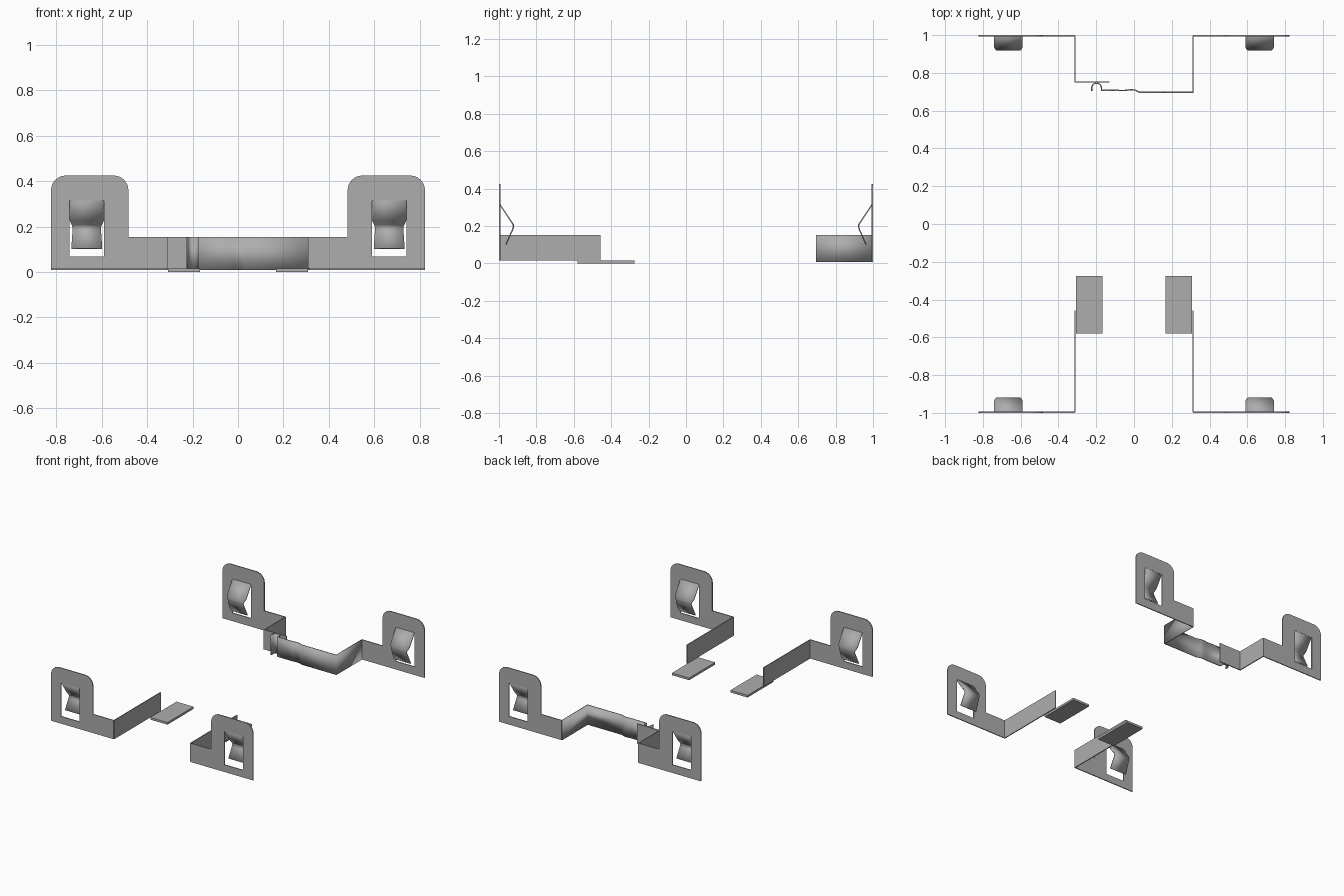
import bpy, bmesh, math
from mathutils import Vector

if "Cube" in bpy.data.objects:
    bpy.data.objects.remove(bpy.data.objects["Cube"])

THICK = 0.007
EDGE = 1 - THICK / 2
ARM_X = 0.312
TOP = 0.153

steel = bpy.data.materials.new("grey_steel")
steel.use_nodes = True
grey = (0.42, 0.42, 0.42, 1)
steel.diffuse_color = grey
steel.node_tree.nodes["Principled BSDF"].inputs["Base Color"].default_value = grey


def finish(name, bm, thickness=THICK, smooth=False):
    """Turn a sheet into an object with even thickness."""
    bmesh.ops.recalc_face_normals(bm, faces=bm.faces)
    mesh = bpy.data.meshes.new(name)
    bm.to_mesh(mesh)
    bm.free()
    mesh.materials.append(steel)
    obj = bpy.data.objects.new(name, mesh)
    bpy.context.collection.objects.link(obj)
    if thickness:
        mod = obj.modifiers.new("sheet", "SOLIDIFY")
        mod.thickness = thickness
        mod.offset = 0
        mod.use_even_offset = True
    if smooth:
        bpy.ops.object.select_all(action="DESELECT")
        obj.select_set(True)
        bpy.context.view_layer.objects.active = obj
        bpy.ops.object.shade_smooth_by_angle(angle=math.radians(35))
    return obj


def arc(cx, cz, r, start, end, steps=8):
    angles = [math.radians(start + (end - start) * i / steps) for i in range(steps + 1)]
    return [(cx + r * math.cos(a), cz + r * math.sin(a)) for a in angles]


def strip(name, lows, highs, smooth=False):
    """Sheet spanned between two matching edge lines."""
    bm = bmesh.new()
    a = [bm.verts.new(p) for p in lows]
    b = [bm.verts.new(p) for p in highs]
    for i in range(len(a) - 1):
        bm.faces.new((a[i], a[i + 1], b[i + 1], b[i]))
    return finish(name, bm, smooth=smooth)


def band(name, path, bottom, smooth=False):
    """Upright strap following a plan-view path."""
    return strip(name, [(x, y, bottom) for x, y in path],
                 [(x, y, TOP) for x, y in path], smooth)


def bracket_plate(name, sx, sy, bottom):
    """Rounded upright plate with a foot extension and a window."""
    r = 0.065
    outer = [(ARM_X, bottom), (0.822, bottom)]
    outer += arc(0.822 - r, 0.424 - r, r, 0, 90)
    outer += arc(0.482 + r, 0.424 - r, r, 90, 180)
    outer += [(0.482, TOP), (ARM_X, TOP)]
    window = [(0.59, 0.068), (0.74, 0.068), (0.74, 0.315), (0.59, 0.315)]
    bm = bmesh.new()
    edges = []
    for loop in (outer, window):
        verts = [bm.verts.new((sx * x, sy * EDGE, z)) for x, z in loop]
        edges += [bm.edges.new((v, verts[i - 1])) for i, v in enumerate(verts)]
    bmesh.ops.triangle_fill(bm, edges=edges, use_beauty=True, normal=Vector((0, 1, 0)))
    finish(name, bm)


def spring_tab(name, sx, sy):
    """Bent tongue hanging from the top of the window."""
    # depth from plate, height, half width
    profile = [(0, 0.318, 0.075), (0.06, 0.228, 0.075), (0.073, 0.208, 0.066),
               (0.074, 0.196, 0.062), (0.068, 0.178, 0.063), (0.034, 0.102, 0.068)]
    sides = [[(sx * 0.665 + k * w, sy * (EDGE - d), z) for d, z, w in profile]
             for k in (-1, 1)]
    strip(name, sides[0], sides[1], smooth=True)


def pad(name, sx):
    """Flat foot pad beside the front arm."""
    bm = bmesh.new()
    bmesh.ops.create_cube(bm, size=1)
    for v in bm.verts:
        v.co = (sx * 0.238 + v.co.x * 0.14, -0.428 + v.co.y * 0.304, 0.008 + v.co.z * 0.016)
    finish(name, bm, thickness=0)


# Four bracket plates with spring tabs
for side, sx in (("left", 1), ("right", -1)):
    for end, sy, bottom in (("front", -1, 0.015), ("back", 1, 0.008)):
        bracket_plate(f"{end}_{side}_plate", sx, sy, bottom)
        spring_tab(f"{end}_{side}_spring_tab", sx, sy)
    # Front arms and foot pads
    band(f"front_{side}_arm", [(sx * ARM_X, -EDGE), (sx * ARM_X, -0.457)], 0.015)
    pad(f"front_{side}_foot_pad", sx)

# Back straps: a plain lap on the right, a hooked latch on the left
band("back_right_strap", [(-ARM_X, EDGE), (-ARM_X, 0.752), (-0.13, 0.752)], 0.008)
hook = [(-0.172, 0.708)] + arc(-0.198, 0.72, 0.026, 0, 180, 10) + [(-0.224, 0.704)]
band("back_left_latch_strap",
     [(ARM_X, EDGE), (ARM_X, 0.698), (0.03, 0.698), (0.005, 0.709), (-0.02, 0.711),
      (-0.05, 0.707)] + hook, 0.008, smooth=True)
